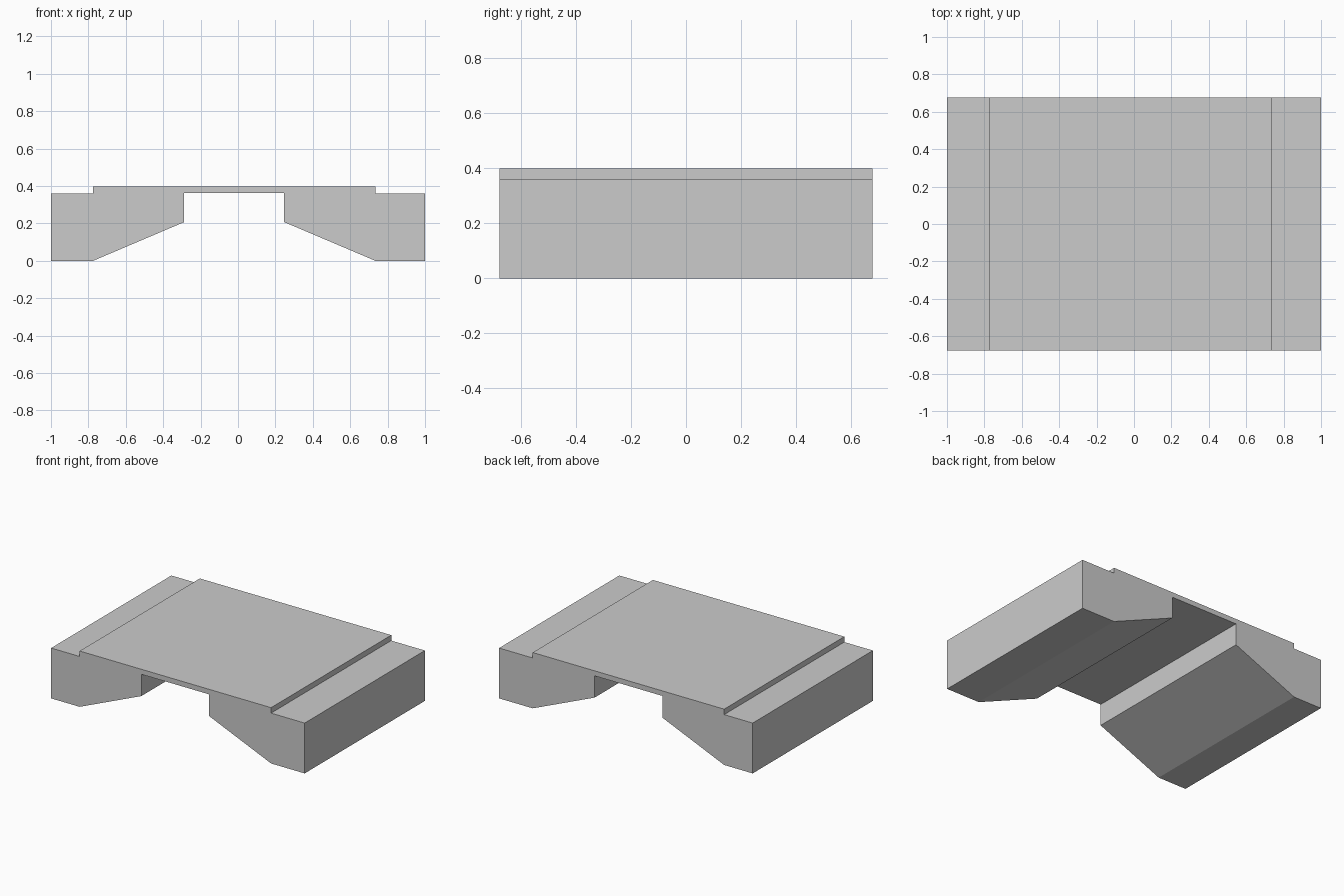
import bpy
import bmesh

if "Cube" in bpy.data.objects:
    bpy.data.objects.remove(bpy.data.objects["Cube"])

HALF_DEPTH = 0.677


def extrude_profile(name, points, half_depth):
    """Extrude a closed (x, z) outline along y into a solid."""
    bm = bmesh.new()
    face = bm.faces.new([bm.verts.new((x, -half_depth, z)) for x, z in points])
    result = bmesh.ops.extrude_face_region(bm, geom=[face])
    moved = [v for v in result["geom"] if isinstance(v, bmesh.types.BMVert)]
    bmesh.ops.translate(bm, verts=moved, vec=(0, 2 * half_depth, 0))
    bmesh.ops.recalc_face_normals(bm, faces=bm.faces)
    mesh = bpy.data.meshes.new(name)
    bm.to_mesh(mesh)
    bm.free()
    obj = bpy.data.objects.new(name, mesh)
    bpy.context.collection.objects.link(obj)
    return obj


def abutment_underside(outer, foot, wall):
    """Foot, sloped underside and inner wall, from the outside inwards."""
    return [(outer, 0), (foot, 0), (wall, 0.207), (wall, 0.362)]


def deck_step(outer, edge):
    """Shoulder and raised deck edge, from the outside inwards."""
    return [(outer, 0.359), (edge, 0.359), (edge, 0.398)]


# Bridge: two sloped abutments joined by a thin raised deck
outline = (
    abutment_underside(-1, -0.775, -0.288)
    + abutment_underside(1, 0.735, 0.247)[::-1]
    + deck_step(1, 0.735)
    + deck_step(-1, -0.775)[::-1]
)
extrude_profile("bridge_span", outline, HALF_DEPTH)
